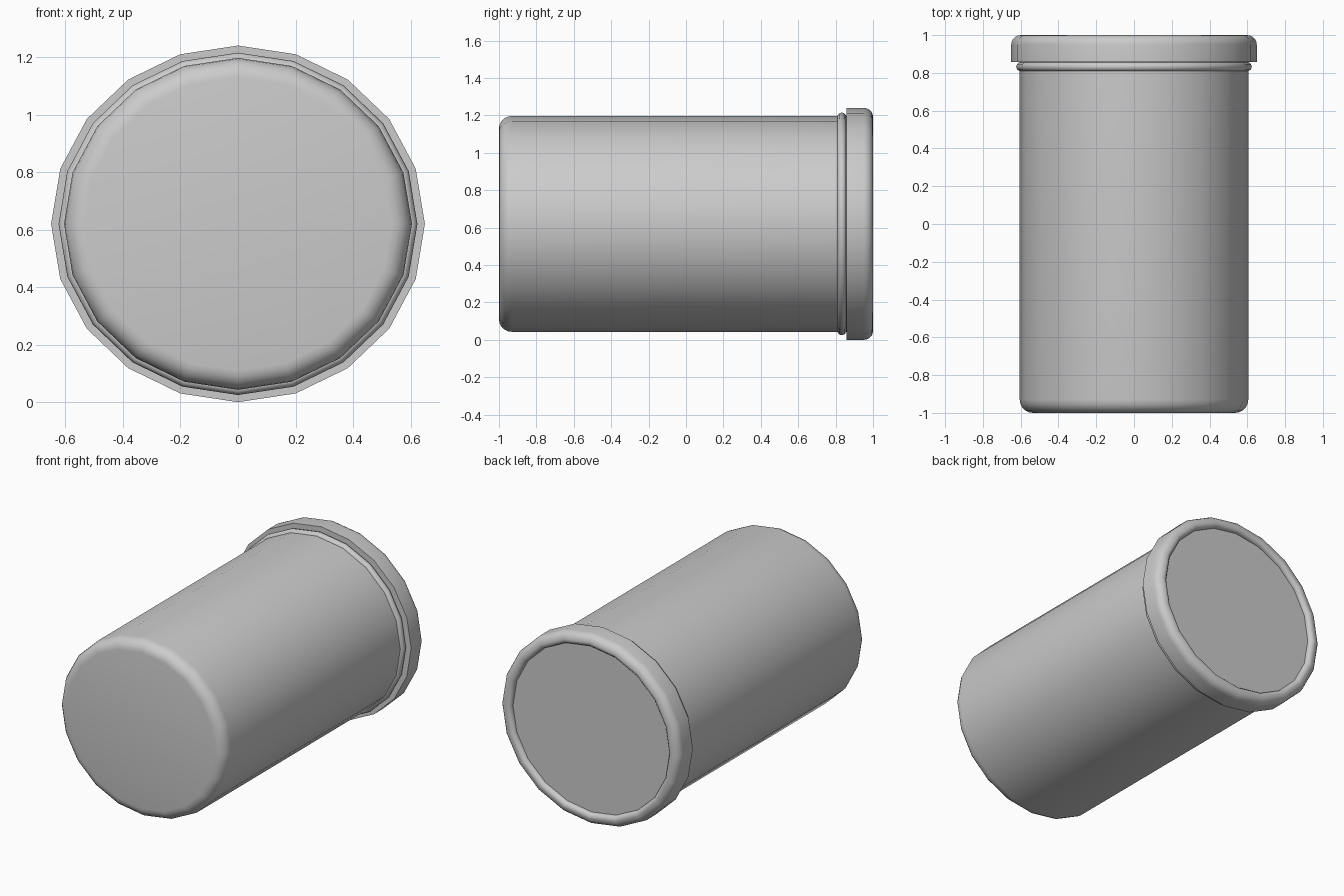
import bpy, bmesh, math

if "Cube" in bpy.data.objects:
    bpy.data.objects.remove(bpy.data.objects["Cube"])

SIDES = 20
CENTRE_Z = 0.62
SQUASH = 0.954  # slightly flattened in z


def arc(r, y, rad, a0, a1, n):
    """Points (radius, y) along an arc."""
    return [(r + rad * math.cos(math.radians(a0 + (a1 - a0) * i / n)),
             y + rad * math.sin(math.radians(a0 + (a1 - a0) * i / n))) for i in range(n + 1)]


def lathe(name, profile, closed=False):
    """Revolve a (radius, y) profile about the y axis; open profiles get end caps."""
    bm = bmesh.new()
    rings = []
    for r, y in profile:
        rings.append([bm.verts.new((r * math.sin(math.tau * i / SIDES), y,
                                    CENTRE_Z + SQUASH * r * math.cos(math.tau * i / SIDES)))
                      for i in range(SIDES)])
    pairs = list(zip(rings, rings[1:]))
    if closed:
        pairs.append((rings[-1], rings[0]))
    else:
        bm.faces.new(rings[0])
        bm.faces.new(rings[-1])
    for a, b in pairs:
        for i in range(SIDES):
            j = (i + 1) % SIDES
            bm.faces.new((a[i], a[j], b[j], b[i]))
    bmesh.ops.recalc_face_normals(bm, faces=bm.faces)
    mesh = bpy.data.meshes.new(name)
    bm.to_mesh(mesh)
    bm.free()
    ob = bpy.data.objects.new(name, mesh)
    bpy.context.collection.objects.link(ob)
    bpy.ops.object.select_all(action='DESELECT')
    ob.select_set(True)
    bpy.context.view_layer.objects.active = ob
    bpy.ops.object.shade_smooth_by_angle(angle=math.radians(40))
    return ob


# Canister body with rounded base edge
lathe("canister_body", arc(0.535, -0.93, 0.07, -90, 0, 5) + [(0.605, 0.88)])

# Bead just below the lid
lathe("neck_bead", arc(0.6, 0.833, 0.024, 0, 324, 9), closed=True)

# Lid with rounded rim and shallow recessed top
lathe("lid", [(0.58, 0.858), (0.65, 0.858)] + arc(0.6, 0.95, 0.05, 0, 90, 5)
      + arc(0.595, 0.975, 0.025, 90, 180, 3) + [(0.57, 0.97)])
